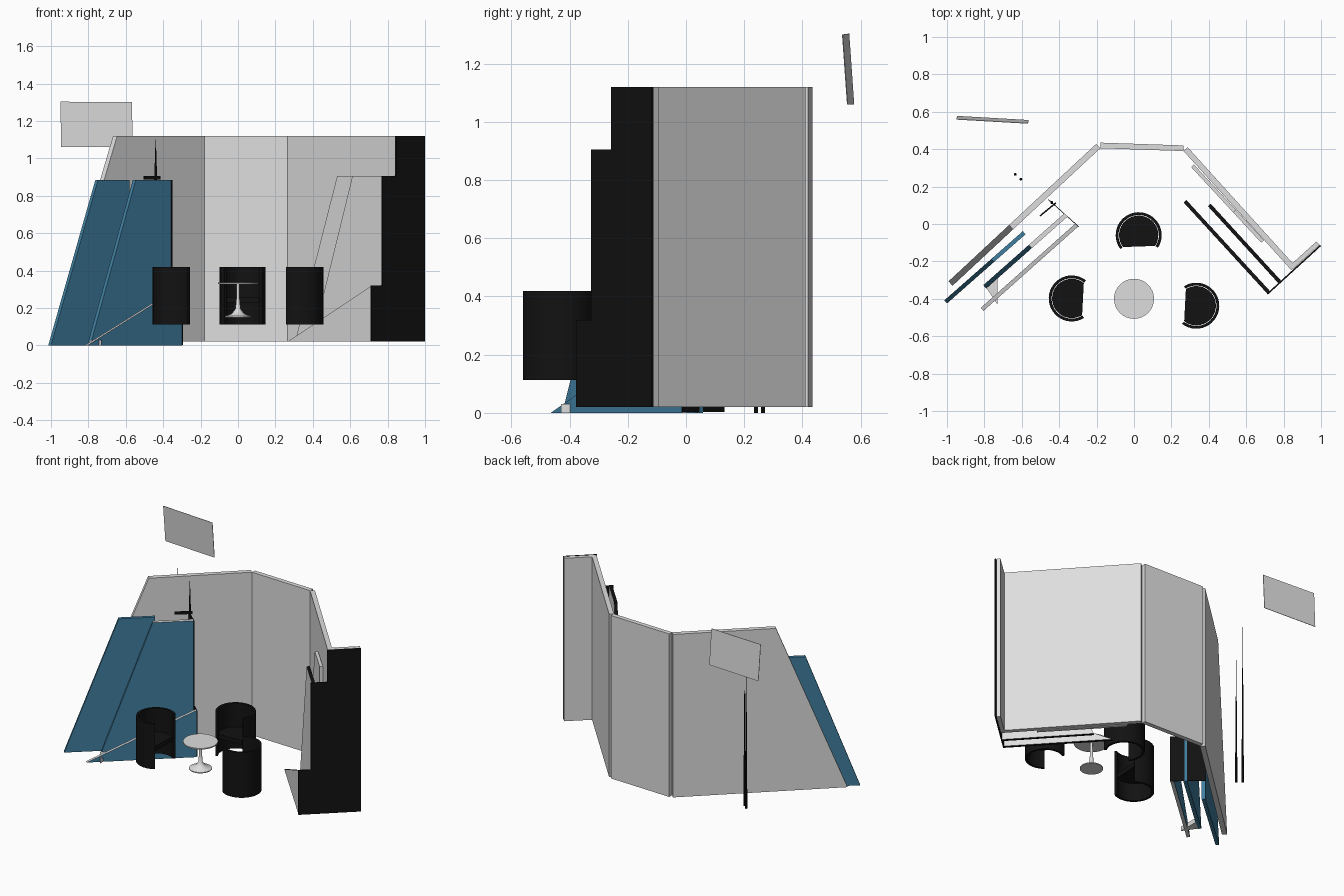
import bpy, bmesh, math
from mathutils import Vector

old = bpy.data.objects.get("Cube")
if old:
    bpy.data.objects.remove(old, do_unlink=True)


def material(name, rgb):
    m = bpy.data.materials.new(name)
    m.use_nodes = True
    m.diffuse_color = (*rgb, 1)
    m.node_tree.nodes["Principled BSDF"].inputs["Base Color"].default_value = (*rgb, 1)
    return m


GREY = material("light grey", (0.73, 0.73, 0.73))
BLUE = material("deep blue", (0.05, 0.21, 0.35))
BLACK = material("black", (0.006, 0.006, 0.006))


def finish(name, bm, mats, smooth=False):
    bmesh.ops.recalc_face_normals(bm, faces=bm.faces)
    mesh = bpy.data.meshes.new(name)
    bm.to_mesh(mesh)
    bm.free()
    for m in mats:
        mesh.materials.append(m)
    ob = bpy.data.objects.new(name, mesh)
    bpy.context.collection.objects.link(ob)
    if smooth:
        bpy.ops.object.select_all(action='DESELECT')
        ob.select_set(True)
        bpy.context.view_layer.objects.active = ob
        bpy.ops.object.shade_smooth_by_angle(angle=math.radians(35))
    return ob


def sweep(bm, ring, offset):
    """Close a ring into a solid; returns first cap, last cap and side faces."""
    a = [bm.verts.new(p) for p in ring]
    b = [bm.verts.new(p + offset) for p in ring]
    n = len(a)
    sides = [bm.faces.new((a[i], a[(i + 1) % n], b[(i + 1) % n], b[i])) for i in range(n)]
    return bm.faces.new(a), bm.faces.new(b), sides


def panel(name, a, b, outline, thick, front, back=None, edge=None, top=None):
    """Upright board along a-b; outline holds (fraction along, height)."""
    a, b = Vector((*a, 0)), Vector((*b, 0))
    d = (b - a).normalized()
    normal = Vector((-d.y, d.x, 0))
    bm = bmesh.new()
    ring = [a.lerp(b, s) + Vector((0, 0, z)) for s, z in outline]
    f, k, sides = sweep(bm, ring, normal * thick)
    bmesh.ops.recalc_face_normals(bm, faces=bm.faces)
    k.material_index = 1
    for s in sides:
        s.material_index = 3 if s.normal.z > 0.75 else 2
    edge = edge or front
    return finish(name, bm, (front, back or front, edge, top or edge))


def prism(name, outline, z0, z1, mat, smooth=False):
    bm = bmesh.new()
    sweep(bm, [Vector((x, y, z0)) for x, y in outline], Vector((0, 0, z1 - z0)))
    return finish(name, bm, (mat,), smooth)


def lathe(name, centre, profile, mat, steps=32):
    bm = bmesh.new()
    vs = [bm.verts.new((r, 0, z)) for r, z in profile]
    es = [bm.edges.new(p) for p in zip(vs, vs[1:])]
    bmesh.ops.spin(bm, geom=vs + es, cent=(0, 0, 0), axis=(0, 0, 1),
                   angle=math.tau, steps=steps)
    bmesh.ops.remove_doubles(bm, verts=bm.verts, dist=0.0005)
    bmesh.ops.translate(bm, verts=bm.verts, vec=(*centre, 0))
    return finish(name, bm, (mat,), True)


def slanted(top_start, z0, z1):
    return [(0, z0), (1, z0), (1, z1), (top_start, z1)]


# Enclosing walls
LOW, HIGH = 0.02, 1.12
panel("left_wall", (-0.97, -0.33), (-0.18, 0.405), slanted(0.41, LOW, HIGH), 0.032, GREY)
panel("back_wall", (-0.18, 0.405), (0.265, 0.39), slanted(0, LOW, HIGH), 0.03, GREY)
panel("right_wall", (0.265, 0.39), (0.84, -0.245), slanted(0, LOW, HIGH), 0.03, GREY)
panel("wing_wall", (0.842, -0.248), (0.992, -0.112), slanted(0, LOW, HIGH), 0.025, GREY)

# Stepped black end board on the right
panel("right_end_board", (0.715, -0.378), (1.0, -0.118),
      [(0, LOW), (1, LOW), (1, HIGH), (0.46, HIGH), (0.46, 0.905),
       (0.2, 0.905), (0.2, 0.32), (0, 0.32)], 0.008, BLACK)

# Layered boards on the right
panel("right_inner_board", (0.305, 0.305), (0.68, -0.1), slanted(0.6, LOW, 0.905), 0.02, GREY)
panel("right_middle_board", (0.395, 0.095), (0.775, -0.32), slanted(0.57, LOW, 0.905),
      0.02, GREY, edge=BLACK)
panel("right_low_board", (0.265, 0.115), (0.715, -0.375),
      [(0, LOW), (1, LOW), (1, 0.32)], 0.02, GREY, edge=BLACK)

# Layered blue boards on the left
panel("left_outer_board", (-1.0, -0.425), (-0.58, -0.055), slanted(0.6, 0, 0.885), 0.022, BLUE)
panel("left_middle_board", (-0.79, -0.345), (-0.355, 0.04), slanted(0.56, 0, 0.885),
      0.024, BLUE, top=GREY)
panel("left_low_board", (-0.805, -0.465), (-0.30, -0.015),
      [(0, 0), (1, 0), (1, 0.315)], 0.022, BLUE, edge=GREY)
prism("floor_gusset", [(-0.79, -0.34), (-0.73, -0.43), (-0.73, -0.29)], 0, 0.03, GREY)

# Stepped black end board on the left, with its cap and spires
panel("left_end_board", (-0.46, 0.13), (-0.298, -0.015),
      [(0, 0.003), (1, 0.003), (1, 0.315), (0.66, 0.315), (0.66, 0.885), (0, 0.885)],
      0.004, BLACK)
panel("left_end_cap", (-0.5, 0.04), (-0.415, 0.11), slanted(0, 0.887, 0.905), 0.008, BLACK)
for i, (x, y, z0, z1) in enumerate([(-0.44, 0.115, 0.885, 1.1), (-0.635, 0.265, 0.0, 1.08),
                                    (-0.605, 0.24, 0.0, 0.85)]):
    lathe(f"spire_{i + 1}", (x, y), [(0, z0), (0.008, z0), (0.001, z1), (0, z1)], BLACK, 6)

# Floating tilted sign
bm = bmesh.new()
sweep(bm, [Vector(p) for p in ((-0.945, 0.575, 1.06), (-0.563, 0.553, 1.06),
                               (-0.567, 0.536, 1.30), (-0.95, 0.558, 1.303))],
      Vector((0, 0.003, 0)))
finish("hanging_sign", bm, (GREY,))


# Barrel chairs: open curved shell with a thin seat
def arc(centre, r, start, end, steps=28):
    return [(centre[0] + r * math.cos(start + (end - start) * i / steps),
             centre[1] + r * math.sin(start + (end - start) * i / steps))
            for i in range(steps + 1)]


for name, centre, facing in (("back", (0.025, -0.06), 272),
                             ("left", (-0.333, -0.398), 357),
                             ("right", (0.333, -0.437), 177)):
    a0, a1 = math.radians(facing + 55), math.radians(facing + 305)
    prism(f"{name}_chair_shell", arc(centre, 0.123, a0, a1) + arc(centre, 0.108, a1, a0),
          0.113, 0.418, BLACK, True)
    prism(f"{name}_chair_seat", arc(centre, 0.105, a0, a1), 0.23, 0.26, BLACK, True)

# Pedestal table
lathe("table", (0, -0.4),
      [(0, 0.15), (0.07, 0.15), (0.07, 0.156), (0.035, 0.168), (0.014, 0.195),
       (0.009, 0.25), (0.008, 0.328), (0.107, 0.328), (0.107, 0.336), (0, 0.336)], GREY)
